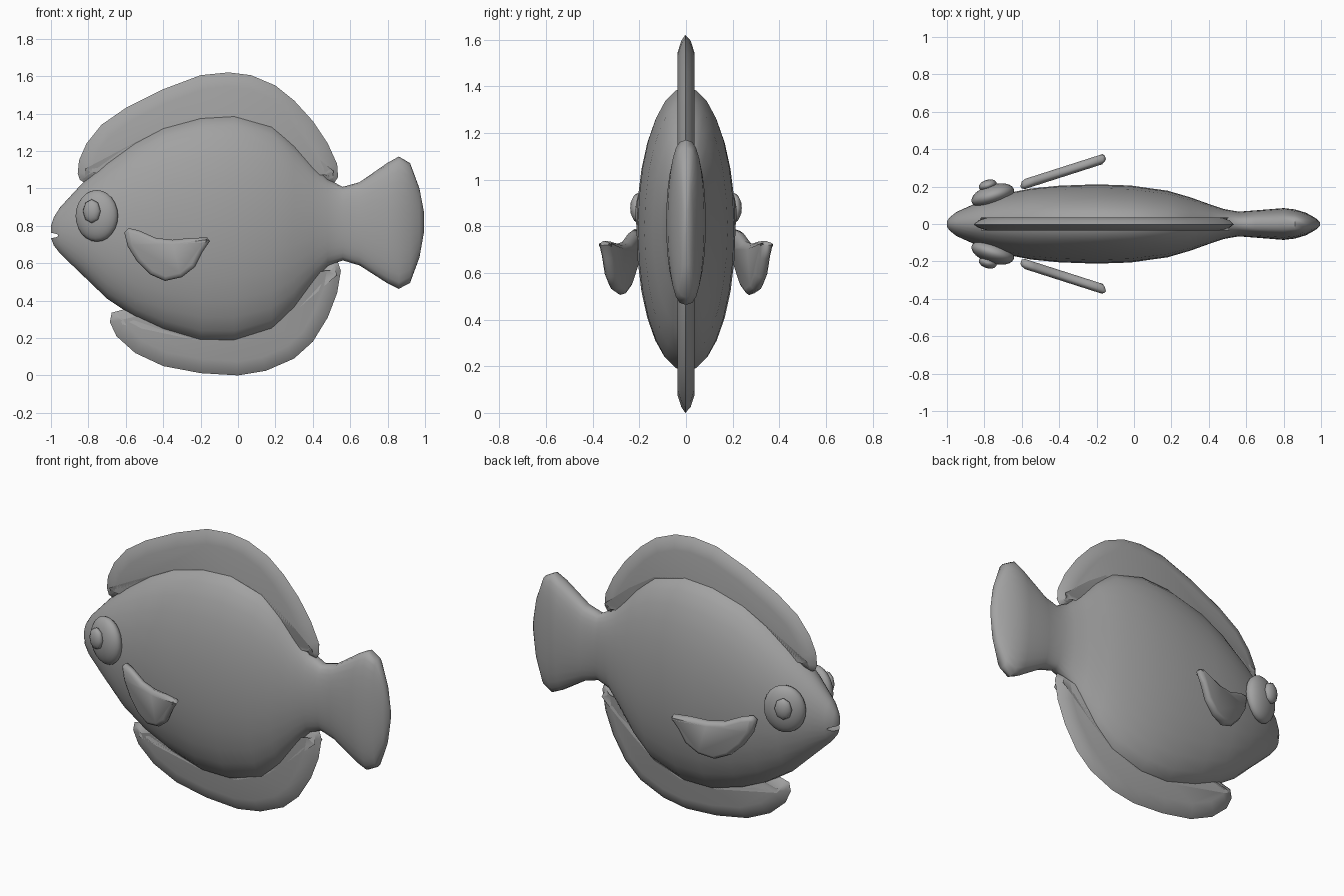
import bpy, bmesh, math
from mathutils import Vector

if "Cube" in bpy.data.objects:
    bpy.data.objects.remove(bpy.data.objects["Cube"])

grey = bpy.data.materials.new("plain_grey")
grey.diffuse_color = (0.36, 0.36, 0.36, 1)
grey.use_nodes = True
grey.node_tree.nodes["Principled BSDF"].inputs["Base Color"].default_value = grey.diffuse_color


def finish(obj, angle=60):
    obj.data.materials.clear()
    obj.data.materials.append(grey)
    bpy.ops.object.select_all(action='DESELECT')
    obj.select_set(True)
    bpy.context.view_layer.objects.active = obj
    bpy.ops.object.shade_smooth_by_angle(angle=math.radians(angle))


def loft(name, rings):
    """Closed skin through equal-length rings of points, with capped ends."""
    bm = bmesh.new()
    vs = [[bm.verts.new(p) for p in r] for r in rings]
    n = len(vs[0])
    for a, b in zip(vs, vs[1:]):
        for i in range(n):
            bm.faces.new((a[i], a[(i + 1) % n], b[(i + 1) % n], b[i]))
    bm.faces.new(vs[0])
    bm.faces.new(vs[-1])
    bmesh.ops.recalc_face_normals(bm, faces=bm.faces)
    me = bpy.data.meshes.new(name)
    bm.to_mesh(me)
    bm.free()
    obj = bpy.data.objects.new(name, me)
    bpy.context.collection.objects.link(obj)
    return obj


def inset(pts, d):
    """Move a closed outline inward by d."""
    n = len(pts)
    area = sum(pts[i - 1][0] * pts[i][1] - pts[i][0] * pts[i - 1][1] for i in range(n))
    s = 1 if area > 0 else -1
    out = []
    for i in range(n):
        t = (Vector(pts[(i + 1) % n]) - Vector(pts[i - 1])).normalized()
        out.append((pts[i][0] - s * t.y * d, pts[i][1] + s * t.x * d))
    return out


def fin(name, pts, layers, y_of_x=lambda x: 0):
    """Pillow-edged plate; layers are (inset, half thickness), rim first."""
    stack = [(d, -h) for d, h in reversed(layers)] + [(d, h) for d, h in layers[1:]]
    rings = [[(x, y_of_x(x) + h, z) for x, z in inset(pts, d)] for d, h in stack]
    obj = loft(name, rings)
    finish(obj)
    return obj


# Body and tail: x, bottom, top, half width
stations = [
    (-1.0, .735, .80, .015), (-.985, .695, .845, .036), (-.95, .65, .90, .064),
    (-.83, .535, 1.03, .118), (-.7, .41, 1.14, .16), (-.55, .31, 1.25, .19),
    (-.4, .24, 1.33, .205), (-.2, .18, 1.385, .212), (-.02, .178, 1.396, .206),
    (.18, .24, 1.34, .178), (.3, .35, 1.24, .143), (.4, .485, 1.125, .107),
    (.48, .585, 1.05, .08), (.56, .615, 1.008, .066), (.65, .588, 1.033, .073),
    (.8, .492, 1.137, .085), (.86, .463, 1.17, .078), (.92, .495, 1.135, .06),
    (.97, .63, 1.0, .032), (.995, .77, .87, .01)]
N = 28
rings = []
for x, lo, hi, w in stations:
    k = 1 - .3 * min(1, max(0, (x - .3) / .3))  # boxier section at the tail
    ring = []
    for i in range(N):
        a = 2 * math.pi * i / N
        c, s = math.cos(a), math.sin(a)
        ring.append((x, math.copysign(abs(c) ** k, c) * w, (lo + hi) / 2 + s * (hi - lo) / 2))
    rings.append(ring)
body = loft("body", rings)

# Mouth slit
bpy.ops.mesh.primitive_uv_sphere_add(segments=20, ring_count=12, location=(-1.005, 0, .748))
cutter = bpy.context.object
cutter.name = "mouth_cutter"
cutter.scale = (.055, .09, .014)
cutter.hide_render = True
mod = body.modifiers.new("mouth", 'BOOLEAN')
mod.operation = 'DIFFERENCE'
mod.solver = 'EXACT'
mod.object = cutter
bpy.context.view_layer.objects.active = body
bpy.ops.object.modifier_apply(modifier=mod.name)
bpy.data.objects.remove(cutter)
finish(body, 50)

# Back and belly fins
edge = [(0, .003), (.025, .02), (.075, .036)]
fin("back_fin", [
    (-.82, 1.03), (-.845, 1.045), (-.857, 1.08), (-.85, 1.15), (-.81, 1.24), (-.73, 1.34),
    (-.6, 1.43), (-.4, 1.53), (-.2, 1.605), (-.05, 1.62), (.07, 1.605), (.2, 1.55),
    (.3, 1.47), (.4, 1.36), (.48, 1.24), (.53, 1.13), (.535, 1.06), (.515, 1.03),
    (.47, 1.03), (.3, 1.17), (.15, 1.27), (-.02, 1.31), (-.2, 1.3), (-.4, 1.24),
    (-.58, 1.14), (-.72, 1.04)], edge)
fin("belly_fin", [
    (-.64, .345), (-.675, .335), (-.685, .285), (-.65, .21), (-.55, .12), (-.4, .05),
    (-.2, .012), (0, .0), (.15, .025), (.3, .09), (.4, .18), (.48, .31), (.53, .44),
    (.55, .56), (.535, .605), (.5, .605), (.4, .55), (.28, .42), (.15, .32), (0, .26),
    (-.2, .26), (-.4, .32), (-.55, .37)], edge)

# Paired side fins and eyes
side_outline = [
    (-.608, .765), (-.585, .788), (-.53, .775), (-.44, .735), (-.35, .725), (-.25, .735),
    (-.165, .737), (-.15, .718), (-.19, .66), (-.23, .58), (-.3, .525), (-.39, .505),
    (-.47, .54), (-.54, .61), (-.59, .69)]
for side, label in ((-1, "right"), (1, "left")):
    fin("side_fin_" + label, side_outline, [(0, .006), (.008, .018), (.024, .027)],
        lambda x: side * (.215 + .32 * (x + .58)))
    for part, seg, loc, size in (
            ("eye", 24, (-.755, .152, .853), (.118, .058, .138)),
            ("pupil", 8, (-.782, .207, .878), (.05, .03, .064))):
        bpy.ops.mesh.primitive_uv_sphere_add(segments=seg, ring_count=max(6, seg // 2),
                                             rotation=(math.pi / 2, 0, 0))
        eye = bpy.context.object
        eye.name = part + "_" + label
        bpy.ops.object.transform_apply(rotation=True)
        eye.location = (loc[0], side * loc[1], loc[2])
        eye.scale = size
        eye.rotation_euler.z = side * .3
        finish(eye)
